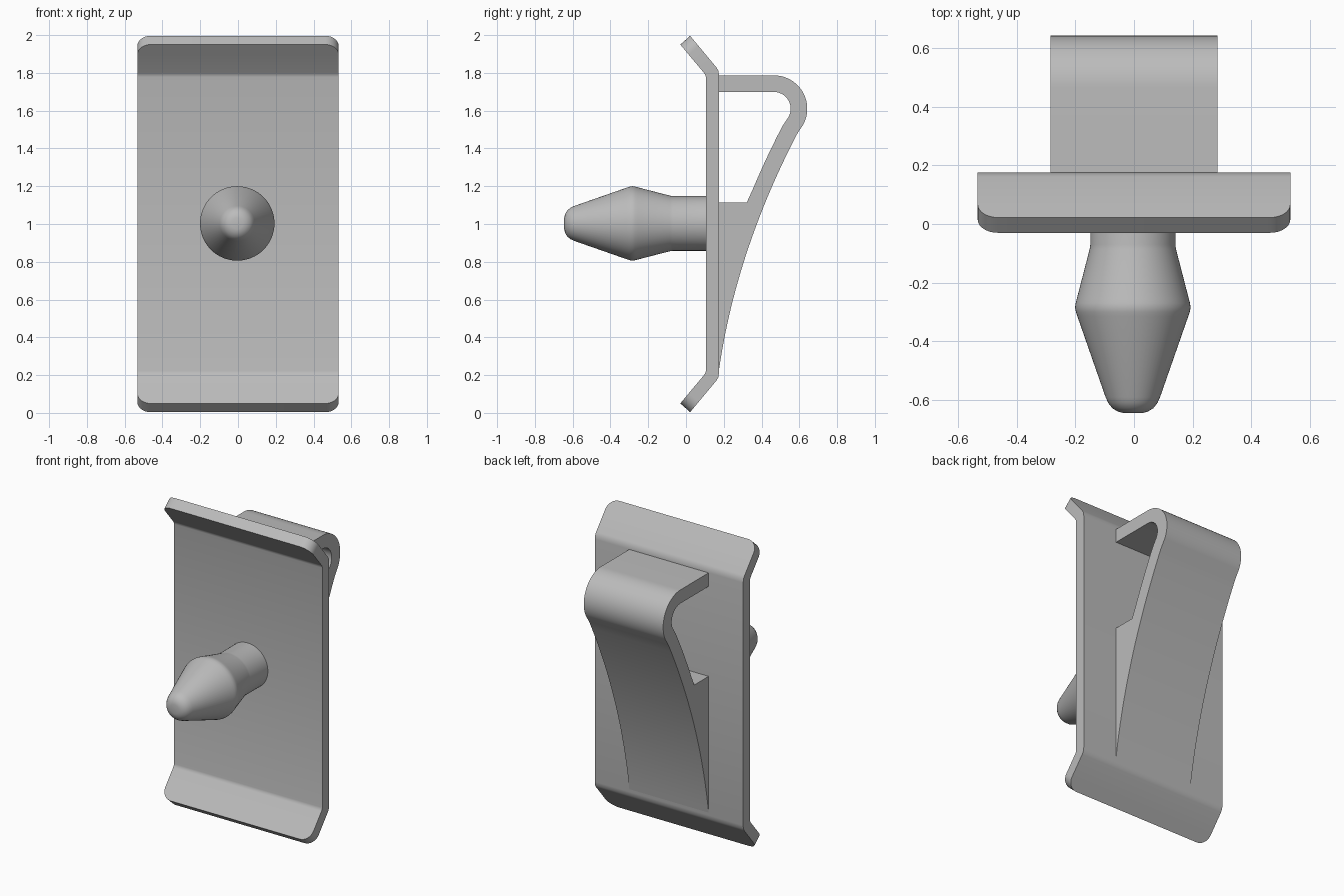
import bpy, bmesh
from math import sin, cos, pi, radians, atan
from mathutils import Vector

cube = bpy.data.objects.get("Cube")
if cube:
    bpy.data.objects.remove(cube, do_unlink=True)

GREY = (0.5, 0.5, 0.5, 1)
mat = bpy.data.materials.new("plain grey")
mat.use_nodes = True
mat.diffuse_color = GREY
mat.node_tree.nodes["Principled BSDF"].inputs["Base Color"].default_value = GREY


def finish(bm, name):
    """Turn a bmesh into a smooth-shaded object with crisp edges."""
    bmesh.ops.recalc_face_normals(bm, faces=bm.faces)
    mesh = bpy.data.meshes.new(name)
    bm.to_mesh(mesh)
    bm.free()
    mesh.materials.append(mat)
    obj = bpy.data.objects.new(name, mesh)
    bpy.context.collection.objects.link(obj)
    bpy.ops.object.select_all(action='DESELECT')
    obj.select_set(True)
    bpy.context.view_layer.objects.active = obj
    bpy.ops.object.shade_smooth_by_angle(angle=radians(30))
    return obj


def loft(rings, name):
    """Skin closed rings of points and cap both ends."""
    bm = bmesh.new()
    loops = [[bm.verts.new(p) for p in ring] for ring in rings]
    n = len(loops[0])
    for a, b in zip(loops, loops[1:]):
        for i in range(n):
            j = (i + 1) % n
            bm.faces.new((a[i], a[j], b[j], b[i]))
    bm.faces.new(loops[0])
    bm.faces.new(loops[-1])
    return finish(bm, name)


# Back plate: bent lips at both ends with rounded corners
HALF, CORNER = 0.533, 0.07
tip_front, tip_back = Vector((-0.03, 0.05)), Vector((0.022, 0.004))
lip = Vector((0.64, 0.77))
sections = []
for k in range(9):
    a = pi / 2 * (1 - k / 8)
    step = lip * CORNER * (1 - sin(a))
    sections.append((tip_front + step, tip_back + step, HALF - CORNER * (1 - cos(a))))
for front, back in (((0.096, 0.201), (0.161, 0.171)),
                    ((0.102, 0.210), (0.171, 0.188)),
                    ((0.105, 0.222), (0.175, 0.212))):
    sections.append((Vector(front), Vector(back), HALF))


def plate_ring(front, back, w, top):
    f, b = (2 - front.y, 2 - back.y) if top else (front.y, back.y)
    return [(-w, front.x, f), (w, front.x, f), (w, back.x, b), (-w, back.x, b)]


rings = [plate_ring(*s, False) for s in sections]
rings += [plate_ring(*s, True) for s in reversed(sections)]
loft(rings, "back_plate")

# Push pin: turned profile of (y, radius)
PIN_X, PIN_Z, SIDES = -0.004, 1.003, 64
pin = [(0.11, 0.145), (-0.07, 0.145), (-0.085, 0.147), (-0.255, 0.191), (-0.27, 0.195),
       (-0.285, 0.197), (-0.3, 0.194), (-0.315, 0.189), (-0.59, 0.093), (-0.61, 0.084),
       (-0.628, 0.07), (-0.64, 0.05), (-0.645, 0.03)]
loft([[(PIN_X + r * cos(2 * pi * i / SIDES), y, PIN_Z + r * sin(2 * pi * i / SIDES))
       for i in range(SIDES)] for y, r in pin], "push_pin")

# Spring clip: hooked side profile swept across the width
CY, CZ, R, THICK, BASE = 0.465, 1.61, 0.177, 0.088, 0.172
LOW, SHELF, JOIN = 0.22, 1.115, 1.529


def spine(z):
    return 0.175 + 0.277 * (z - 0.23) + 0.15 * (z - 0.23) * (z - SHELF)


def slope(z):
    return 0.277 + 0.15 * (2 * z - 0.23 - SHELF)


def arc(radius):
    end = -atan(slope(JOIN))
    angles = [pi / 2 + (end - pi / 2) * i / 20 for i in range(21)]
    return [(CY + radius * cos(a), CZ + radius * sin(a)) for a in angles]


outer, inner = [], []
for i in range(1, 25):
    z = JOIN + (LOW - JOIN) * i / 24
    outer.append((spine(z), z))
    a = atan(slope(z))
    y_in, z_in = spine(z) - THICK * cos(a), z + THICK * sin(a)
    if z_in > SHELF + 0.02:
        inner.append((y_in, z_in))
profile = [(BASE, CZ + R)] + arc(R) + outer
profile += [(BASE, LOW), (BASE, SHELF), (0.322, SHELF)]
profile += inner[::-1] + arc(R - THICK)[::-1] + [(BASE, CZ + R - THICK)]
loft([[(x, y, z) for y, z in profile] for x in (-0.285, 0.285)], "spring_clip")
